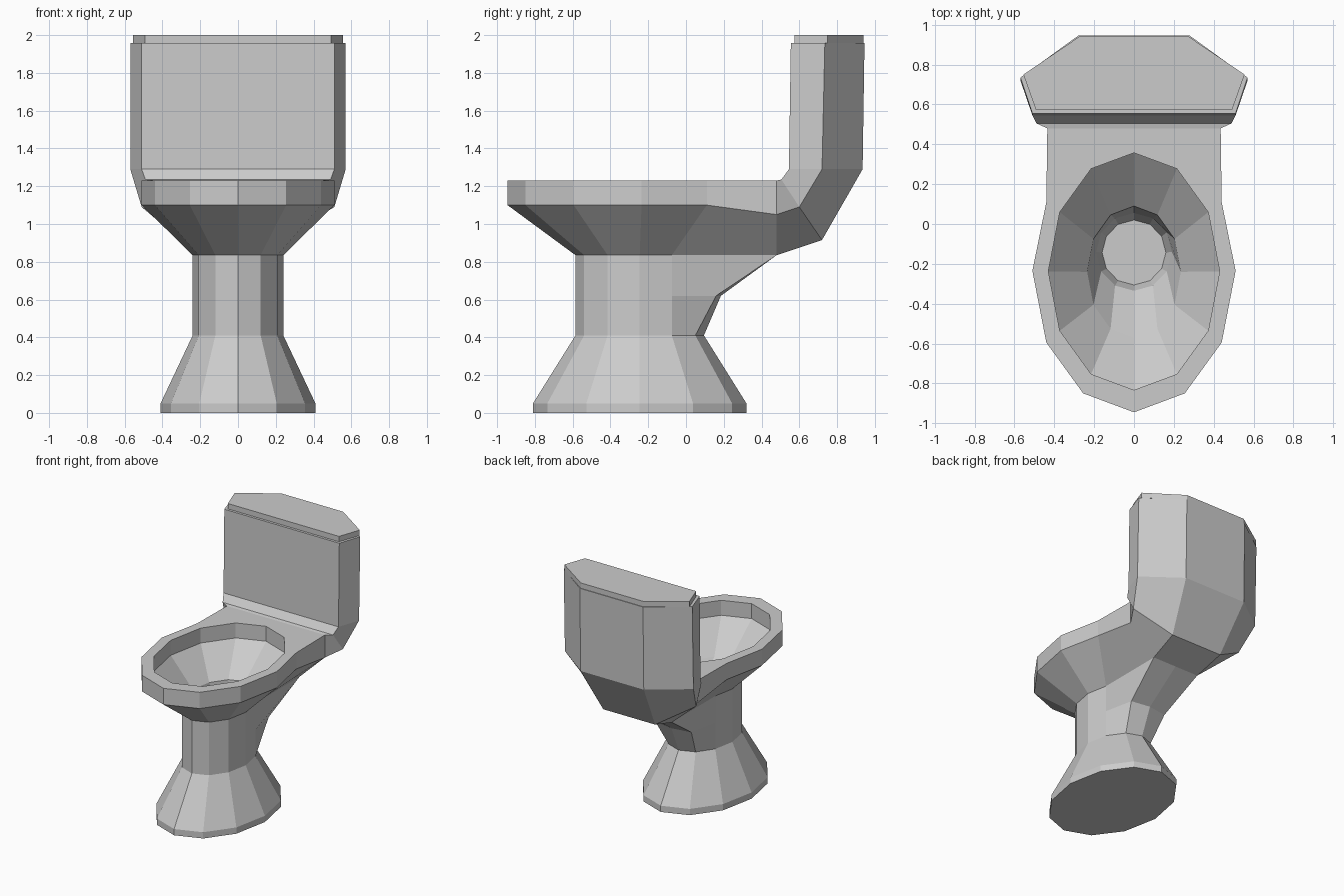
import bpy
import math

if "Cube" in bpy.data.objects:
    bpy.data.objects.remove(bpy.data.objects["Cube"])


def ellipse(rx, ry, cy, z):
    """Right half of a 12-sided ring, from front centre to back centre."""
    pts = []
    for i in range(7):
        a = math.radians(30 * i)
        x = 0.0 if i in (0, 6) else rx * math.sin(a)
        pts.append((x, cy - ry * math.cos(a), z))
    return pts


def flat(points, z):
    return [(x, y, z) for x, y in points]


def mirror(half):
    return half + [(-x, y, z) for x, y, z in reversed(half) if x > 0]


def loft(name, halves, cap_start=True, skip=None):
    """Skin mirrored rings into one flat-shaded mesh."""
    rings = [mirror(h) for h in halves]
    n = len(rings[0])
    verts = [p for r in rings for p in r]
    faces = []
    for k in range(len(rings) - 1):
        for i in range(n):
            j = (i + 1) % n
            f = (k * n + i, k * n + j, (k + 1) * n + j, (k + 1) * n + i)
            if not (skip and all(skip(verts[v]) for v in f)):
                faces.append(f)
    if cap_start:
        faces.append(tuple(reversed(range(n))))
    faces.append(tuple(range((len(rings) - 1) * n, len(rings) * n)))
    mesh = bpy.data.meshes.new(name)
    mesh.from_pydata(verts, [], faces)
    mesh.update()
    ob = bpy.data.objects.new(name, mesh)
    bpy.context.collection.objects.link(ob)
    return ob


# Pedestal: oval foot and neck, with the back flaring toward the tank
CY = -0.245
neck_mid = ellipse(0.24, 0.34, CY, 0.62)
neck_mid[5:] = [(0.16, 0.16, 0.62), (0, 0.185, 0.62)]
neck_top = ellipse(0.24, 0.34, CY, 0.835)
neck_top[5:] = [(0.21, 0.48, 0.835), (0, 0.48, 0.835)]

# Bowl rim outline, squared off where it joins the tank
rim = [(0, -0.945), (0.255, -0.85), (0.44, -0.595), (0.51, -0.235),
       (0.44, 0.11), (0.435, 0.48), (0, 0.48)]
rim_low = flat(rim, 1.10)
rim_low[5:] = [(0.435, 0.48, 1.05), (0, 0.48, 1.05)]

loft("bowl_and_pedestal", [
    ellipse(0.41, 0.565, CY, 0.0),
    ellipse(0.41, 0.565, CY, 0.05),
    ellipse(0.24, 0.34, CY, 0.41),
    neck_mid,
    neck_top,
    rim_low,
    flat(rim, 1.23),
    # inside of the bowl
    ellipse(0.43, 0.595, -0.238, 1.23),
    ellipse(0.43, 0.595, -0.238, 1.11),
    ellipse(0.235, 0.33, -0.24, 0.89),
    ellipse(0.19, 0.195, -0.14, 0.70),
    ellipse(0.16, 0.163, -0.143, 0.62),
], skip=lambda v: abs(v[1] - 0.48) < 1e-4)

# Tank: six-sided section sweeping up from the back of the bowl
loft("tank", [
    [(0.435, 0.48, 1.23), (0.435, 0.48, 1.05), (0.21, 0.48, 0.835)],
    [(0.49, 0.505, 1.235), (0.51, 0.60, 1.09), (0.23, 0.72, 0.915)],
    [(0.51, 0.545, 1.29), (0.57, 0.72, 1.29), (0.28, 0.935, 1.29)],
    [(0.51, 0.555, 1.957), (0.57, 0.735, 1.957), (0.28, 0.945, 1.957)],
], cap_start=False)

# Lid: slightly inset slab on the tank
lid = [(0.493, 0.575), (0.555, 0.75), (0.275, 0.94)]
loft("tank_lid", [flat(lid, 1.957), flat(lid, 2.0)])
